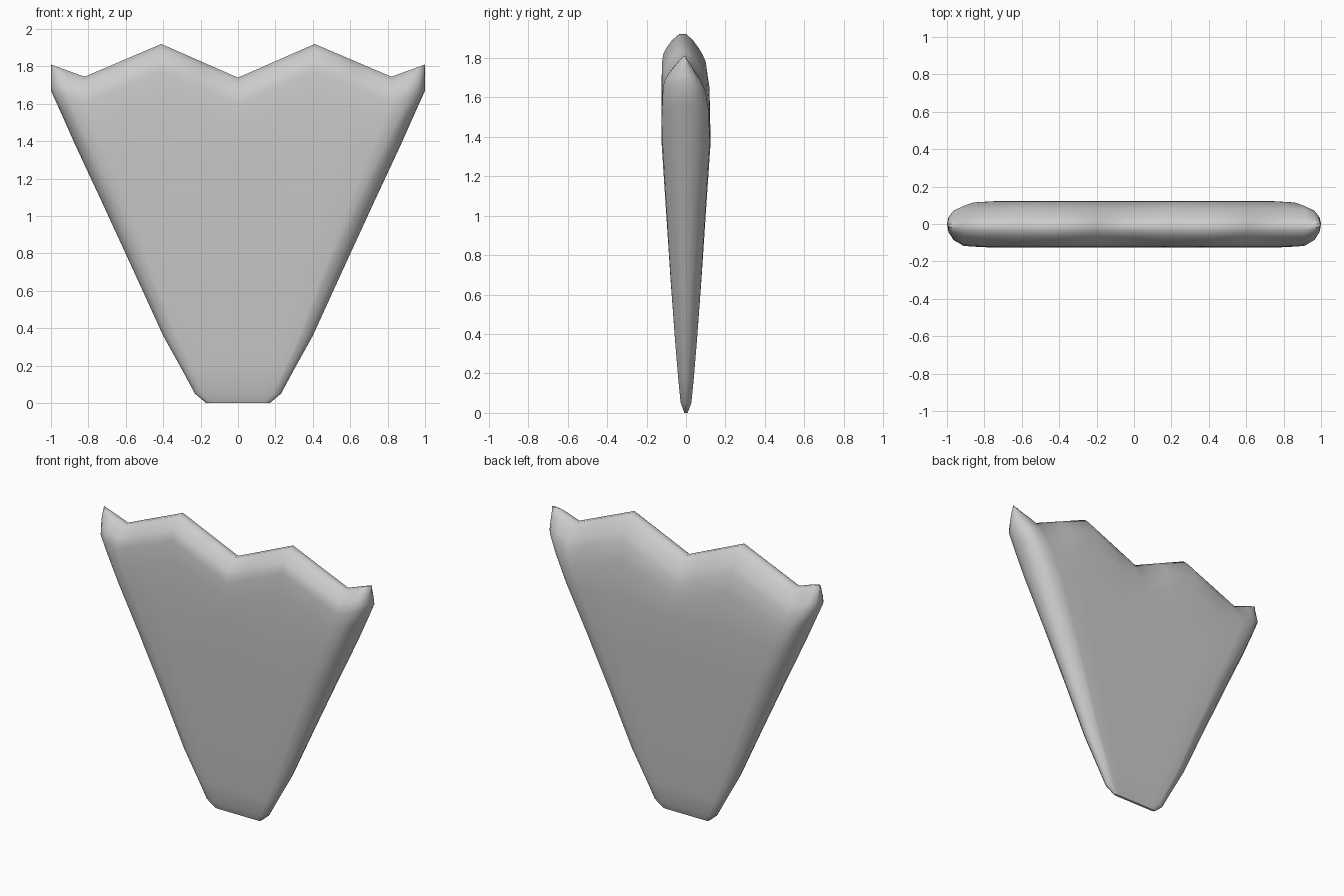
import bpy, bmesh
from math import sin, cos, radians

cube = bpy.data.objects.get("Cube")
if cube:
    bpy.data.objects.remove(cube)

# Plain grey material
grey = bpy.data.materials.new("soft_grey")
grey.use_nodes = True
colour = (0.6, 0.6, 0.6, 1)
grey.diffuse_color = colour
grey.node_tree.nodes["Principled BSDF"].inputs["Base Color"].default_value = colour

# Zigzag crown: (fraction of half width, height relative to the outer corner)
CROWN = [(0, -0.07), (0.41, 0.11), (0.82, -0.065), (1, 0)]

# Rows from the bottom up: height, half width, front depth, back depth, zigzag weight
ROWS = [
    (0.00, 0.17, 0.008, 0.008, 0),
    (0.05, 0.23, 0.027, 0.027, 0),
    (0.18, 0.30, 0.040, 0.040, 0),
    (0.36, 0.40, 0.055, 0.055, 0),
    (0.70, 0.555, 0.080, 0.080, 0),
    (1.08, 0.73, 0.105, 0.105, 0),
    (1.38, 0.87, 0.123, 0.124, 0.3),
    (1.56, 0.95, 0.125, 0.119, 0.8),
    (1.67, 1.00, 0.121, 0.100, 1),
    (1.71, 1.00, 0.115, 0.082, 1),
    (1.74, 1.00, 0.100, 0.064, 1),
    (1.78, 1.00, 0.070, 0.035, 1),
    (1.81, 1.00, 0.035, 0.001, 1),
]


def crown(u):
    u = abs(u)
    for (a, ha), (b, hb) in zip(CROWN, CROWN[1:]):
        if u <= b:
            return ha + (hb - ha) * (u - a) / (b - a)
    return 0


def half_section(width):
    """(x, depth factor) from the centre to the rounded side edge."""
    r = min(0.12, 0.2 * width)
    flat = [(f * width, 1) for f in (0.2, 0.41, 0.62, 0.82)]
    edge = [(width - r + r * cos(radians(a)), sin(radians(a))) for a in (75, 45, 21, 0)]
    return flat + edge


def row_loop(bm, z, width, front, back, weight):
    half = half_section(width)
    line = [(-x, s) for x, s in reversed(half)] + [(0, 1)] + half

    def vert(x, y):
        return bm.verts.new((x, y, z + weight * crown(x / width)))
    front_side = [vert(x, -s * front) for x, s in line]
    back_side = [vert(x, s * back) for x, s in reversed(line[1:-1])]
    return front_side + back_side


def cap(bm, loop):
    """Close a loop with a strip joining its front and back halves."""
    n = len(loop)
    for i in range(n // 2):
        quad = [loop[i], loop[i + 1], loop[(n - i - 1) % n], loop[-i % n]]
        bm.faces.new(list(dict.fromkeys(quad)))


# Tapered scalloped plate
bm = bmesh.new()
loops = [row_loop(bm, *row) for row in ROWS]
for low, high in zip(loops, loops[1:]):
    for i in range(len(low)):
        j = (i + 1) % len(low)
        bm.faces.new((low[i], low[j], high[j], high[i]))
cap(bm, loops[0])
cap(bm, loops[-1])
bmesh.ops.recalc_face_normals(bm, faces=bm.faces)

mesh = bpy.data.meshes.new("tapered_plate")
bm.to_mesh(mesh)
bm.free()
mesh.materials.append(grey)
plate = bpy.data.objects.new("tapered_plate", mesh)
bpy.context.collection.objects.link(plate)

# Smooth shading
bpy.ops.object.select_all(action='DESELECT')
plate.select_set(True)
bpy.context.view_layer.objects.active = plate
bpy.ops.object.shade_smooth_by_angle(angle=radians(50))
